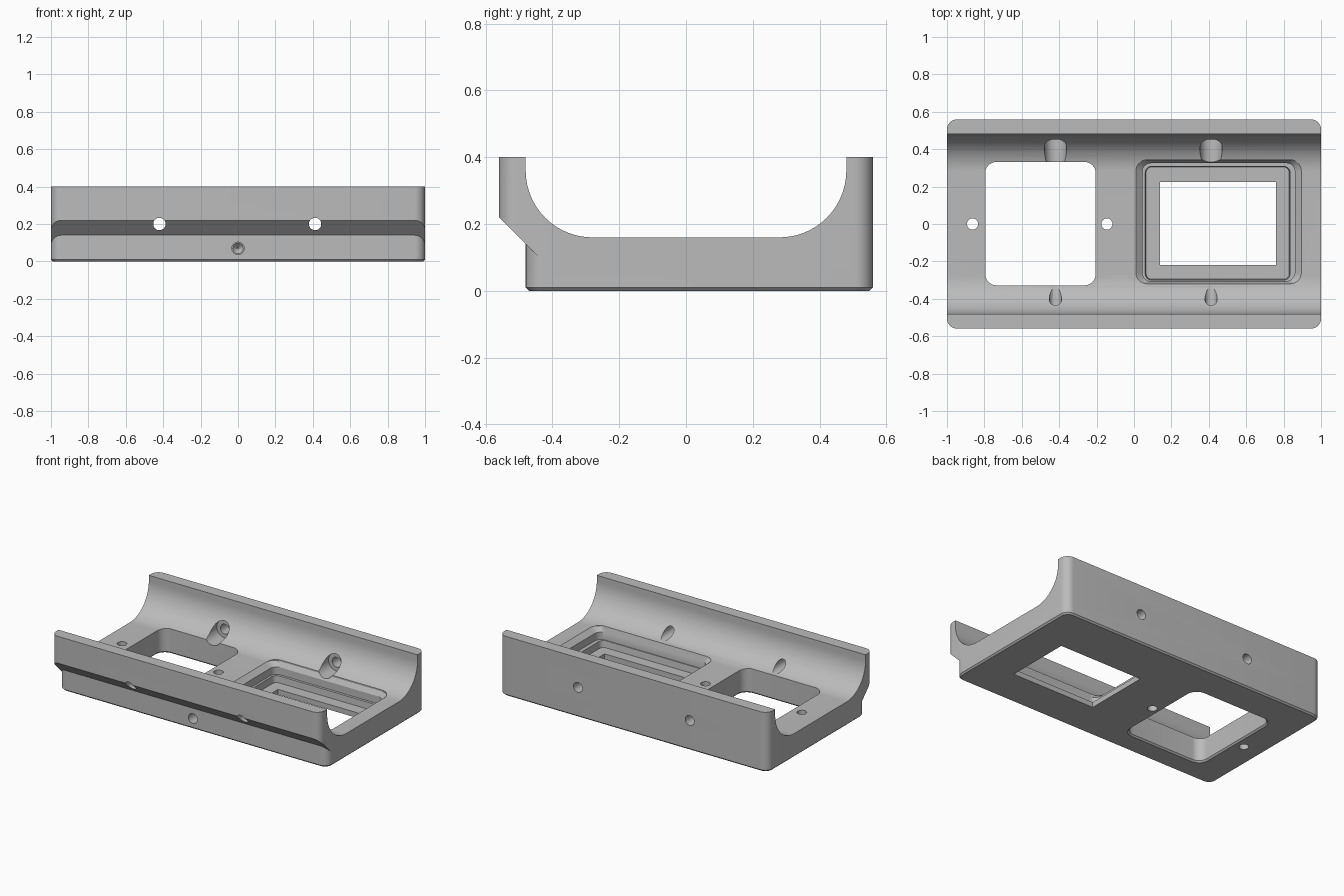
import bpy, bmesh, math
from mathutils import Matrix

cube = bpy.data.objects.get("Cube")
if cube:
    bpy.data.objects.remove(cube, do_unlink=True)

gray = bpy.data.materials.new("plain gray")
gray.use_nodes = True
GRAY = (0.5, 0.5, 0.5, 1)
gray.diffuse_color = GRAY
gray.node_tree.nodes["Principled BSDF"].inputs["Base Color"].default_value = GRAY


def finish(name, bm):
    bmesh.ops.recalc_face_normals(bm, faces=bm.faces)
    mesh = bpy.data.meshes.new(name)
    bm.to_mesh(mesh)
    bm.free()
    mesh.materials.append(gray)
    obj = bpy.data.objects.new(name, mesh)
    bpy.context.collection.objects.link(obj)
    return obj


def loft(name, rings):
    """Solid skinned through rings of points, capped at both ends."""
    bm = bmesh.new()
    loops = [[bm.verts.new(p) for p in ring] for ring in rings]
    n = len(loops[0])
    for a, b in zip(loops, loops[1:]):
        for i in range(n):
            j = (i + 1) % n
            bm.faces.new((a[i], a[j], b[j], b[i]))
    bm.faces.new(loops[0])
    bm.faces.new(loops[-1])
    return finish(name, bm)


def rounded(x0, x1, y0, y1, r, z, steps=8):
    """Ring of a rounded rectangle at height z."""
    corners = [(x1 - r, y1 - r), (x0 + r, y1 - r), (x0 + r, y0 + r), (x1 - r, y0 + r)]
    ring = []
    for k, (cx, cy) in enumerate(corners):
        for s in range(steps + 1):
            a = (k + s / steps) * math.pi / 2
            ring.append((cx + r * math.cos(a), cy + r * math.sin(a), z))
    return ring


def along_x(name, profile, half):
    """Extrude a (y, z) profile symmetrically along x."""
    return loft(name, [[(x, y, z) for y, z in profile] for x in (-half, half)])


def cylinder(name, x, y, z, r, depth, axis="Z", r2=None):
    bm = bmesh.new()
    turn = Matrix.Rotation(math.pi / 2, 4, "X") if axis == "Y" else Matrix()
    bmesh.ops.create_cone(bm, cap_ends=True, segments=32, radius1=r,
                          radius2=r if r2 is None else r2, depth=depth,
                          matrix=Matrix.Translation((x, y, z)) @ turn)
    return finish(name, bm)


def combine(target, tool, operation="DIFFERENCE"):
    mod = target.modifiers.new("cut", "BOOLEAN")
    mod.operation, mod.object, mod.solver = operation, tool, "EXACT"
    bpy.context.view_layer.objects.active = target
    bpy.ops.object.modifier_apply(modifier=mod.name)
    bpy.data.objects.remove(tool, do_unlink=True)


# Overhanging upper block, sloped off under the front
R = 0.055
body = loft("cradle_body", [rounded(-1, 1, -0.56, 0.56, R, z) for z in (0.05, 0.4)])
combine(body, along_x("slope_cutter", [(-0.8, 0.46), (-0.8, -0.1), (-0.24, -0.1)], 1.2))

# Narrower lower block with a bevelled bottom edge
b = 0.01
lower = loft("lower_block", [
    rounded(-1 + b, 1 - b, -0.48 + b, 0.56 - b, R - b, 0),
    rounded(-1, 1, -0.48, 0.56, R, b),
    rounded(-1, 1, -0.48, 0.56, R, 0.2)])
combine(body, lower, "UNION")

# Long channel with filleted floor
arc = [math.radians(90 * s / 20) for s in range(21)]
right_side = [(0.28 + 0.2 * math.cos(a), 0.36 - 0.2 * math.sin(a)) for a in arc]
channel = [(0.48, 0.6)] + right_side
channel += [(-y, z) for y, z in reversed(channel)]
combine(body, along_x("channel_cutter", channel, 1.2))

# Plain window with a bevelled bottom rim
combine(body, loft("window_cutter", [
    rounded(-0.795 - g, -0.205 + g, -0.328 - g, 0.332 + g, 0.06 + g, z)
    for g, z in ((0.02, -0.01), (0, 0.01), (0, 0.3))]))

# Stepped pocket with a rectangular opening
combine(body, loft("pocket_cutter", [
    rounded(0.065, 0.83, -0.295, 0.305, 0.03, 0.035),
    rounded(0.06, 0.835, -0.3, 0.308, 0.035, 0.08),
    rounded(0.045, 0.86, -0.305, 0.325, 0.045, 0.08),
    rounded(0.045, 0.86, -0.305, 0.325, 0.045, 0.13),
    rounded(0.01, 0.895, -0.32, 0.343, 0.06, 0.16),
    rounded(0.01, 0.895, -0.32, 0.343, 0.06, 0.25)]))
combine(body, loft("opening_cutter", [
    [(0.14, -0.22, z), (0.76, -0.22, z), (0.76, 0.225, z), (0.14, 0.225, z)]
    for z in (-0.1, 0.1)]))

# Vertical screw holes beside the plain window
for x in (-0.863, -0.145):
    combine(body, cylinder("floor_hole", x, 0, 0.1, 0.03, 0.4))

# Cross holes through both walls, counterbored inside the back wall
for x in (-0.42, 0.412):
    combine(body, cylinder("cross_hole", x, 0, 0.2, 0.033, 1.4, "Y"))
    combine(body, cylinder("counterbore", x, 0.38, 0.2, 0.06, 0.16, "Y"))

# Blind front hole with a tapered end
combine(body, cylinder("front_hole", 0, -0.43, 0.07, 0.033, 0.2, "Y"))
combine(body, cylinder("front_hole_tip", 0, -0.32, 0.07, 0.005, 0.03, "Y", 0.033))

bpy.ops.object.select_all(action="DESELECT")
body.select_set(True)
bpy.context.view_layer.objects.active = body
bpy.ops.object.shade_smooth_by_angle(angle=math.radians(30))
